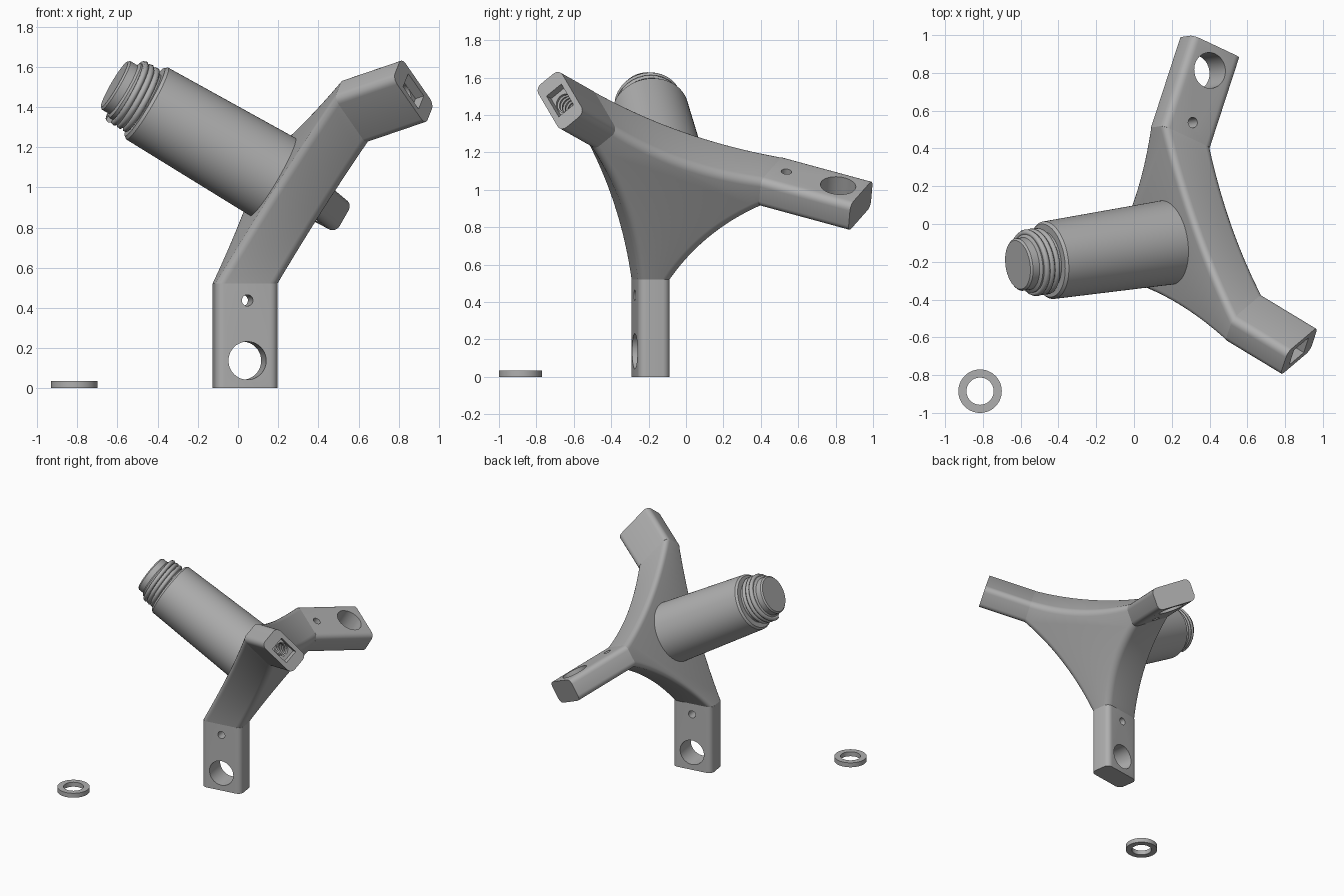
import bpy, bmesh
from math import sin, cos, pi, radians
from mathutils import Vector, Matrix

cube = bpy.data.objects.get("Cube")
if cube:
    bpy.data.objects.remove(cube, do_unlink=True)

steel = bpy.data.materials.new("plain grey metal")
steel.use_nodes = True
steel.diffuse_color = (0.43, 0.43, 0.43, 1)
steel.node_tree.nodes["Principled BSDF"].inputs["Base Color"].default_value = steel.diffuse_color

# Hub frame: X along the first arm, Y along the second, Z along the shaft
AXIS = Vector((0.856, 0.128, -0.5)).normalized()
DOWN = Vector((0, 0, -1))
X = (DOWN - AXIS * DOWN.dot(AXIS)).normalized()
Y = AXIS.cross(X)
ORIGIN = Vector((0.334, -0.145, 1.045))


def frame(x, y, z, origin):
    m = Matrix((x, y, z)).transposed().to_4x4()
    m.translation = origin
    return m


HUB = frame(X, Y, AXIS, ORIGIN)
SHAFT = HUB @ Matrix.Translation((0.07, 0.07, 0))
DEPTH, WIDTH, ROUND = 0.157, 0.085, 0.04   # arm section half sizes, corner radius
BEND = radians(30)
HALF = DEPTH * cos(BEND)                   # half thickness of the hub
ARMS = [(0, 0.606, 0.52), (90, 0.606, 0.52), (225, 0.545, 0.355)]  # angle, reach, length


def finish(name, bm, matrix):
    bmesh.ops.recalc_face_normals(bm, faces=bm.faces)
    mesh = bpy.data.meshes.new(name)
    bm.to_mesh(mesh)
    bm.free()
    mesh.materials.append(steel)
    ob = bpy.data.objects.new(name, mesh)
    ob.matrix_world = matrix
    bpy.context.collection.objects.link(ob)
    return ob


def activate(ob):
    bpy.ops.object.select_all(action='DESELECT')
    ob.select_set(True)
    bpy.context.view_layer.objects.active = ob


def smooth(ob):
    activate(ob)
    bpy.ops.object.shade_smooth_by_angle(angle=radians(30))


def lathe(name, profile, matrix, steps=64):
    bm = bmesh.new()
    verts = [bm.verts.new((r, 0, z)) for r, z in profile]
    edges = [bm.edges.new(p) for p in zip(verts, verts[1:])]
    bmesh.ops.spin(bm, geom=verts + edges, cent=(0, 0, 0), axis=(0, 0, 1),
                   angle=2 * pi, steps=steps)
    bmesh.ops.remove_doubles(bm, verts=bm.verts, dist=0.0005)
    ob = finish(name, bm, matrix)
    smooth(ob)
    return ob


def helix(name, radius, start, end, turns, thick, matrix):
    curve = bpy.data.curves.new(name, 'CURVE')
    curve.dimensions = '3D'
    curve.bevel_depth = thick
    curve.bevel_resolution = 1
    curve.use_fill_caps = True
    count = turns * 32
    line = curve.splines.new('POLY')
    line.points.add(count)
    for i, p in enumerate(line.points):
        a = 2 * pi * i / 32
        p.co = (radius * cos(a), radius * sin(a), start + (end - start) * i / count, 1)
    curve.materials.append(steel)
    ob = bpy.data.objects.new(name, curve)
    ob.matrix_world = matrix
    bpy.context.collection.objects.link(ob)


def cut(ob, shape, matrix):
    cutter = finish("cutter", shape, matrix)
    cutter.hide_render = True
    mod = ob.modifiers.new("hole", 'BOOLEAN')
    mod.operation = 'DIFFERENCE'
    mod.solver = 'EXACT'
    mod.object = cutter
    bpy.context.view_layer.update()
    activate(ob)
    bpy.ops.object.modifier_apply(modifier=mod.name)
    bpy.data.objects.remove(cutter, do_unlink=True)


def drill(radius, depth):
    bm = bmesh.new()
    bmesh.ops.create_cone(bm, cap_ends=True, segments=40, radius1=radius,
                          radius2=radius, depth=depth)
    return bm


# Hub plate: concave sides between three slanted arm ends
def outline(side):
    points, ends = [], []
    corners = []
    for angle, reach, _ in ARMS:
        rot = Matrix.Rotation(radians(angle), 3, 'Z')
        r = reach - side * DEPTH * sin(BEND)
        corners.append([rot @ Vector((r, s * WIDTH, side * HALF)) for s in (-1, 1)])
    for i, (low, high) in enumerate(corners):
        nxt = corners[(i + 1) % 3][0]
        chord = nxt - high
        inward = Vector((-chord.y, chord.x, 0)).normalized()
        ends.append(len(points))
        points.append(low)
        for k in range(20):
            t = k / 20
            points.append(high + chord * t + inward * 0.2 * t * (1 - t))
    return points, ends


bm = bmesh.new()
top_points, ends = outline(1)
top = [bm.verts.new(p) for p in top_points]
bottom = [bm.verts.new(p) for p in outline(-1)[0]]
bm.faces.new(top)
bm.faces.new(bottom[::-1])
n = len(top)
for i in range(n):
    j = (i + 1) % n
    bm.faces.new((top[i], bottom[i], bottom[j], top[j]))
rim = [bm.edges.get((ring[i], ring[(i + 1) % n]))
       for ring in (top, bottom) for i in range(n) if i not in ends]
bmesh.ops.recalc_face_normals(bm, faces=bm.faces)
bmesh.ops.bevel(bm, geom=rim, offset=ROUND, segments=5, profile=0.5, affect='EDGES')
smooth(finish("hub_plate", bm, HUB))

# Arms: rounded bars leaning forward from the hub ends
names = ["lower_arm", "rear_arm", "socket_arm"]
for name, (angle, reach, length) in zip(names, ARMS):
    u = X * cos(radians(angle)) + Y * sin(radians(angle))
    along = AXIS * sin(BEND) + u * cos(BEND)
    across = AXIS * cos(BEND) - u * sin(BEND)
    place = frame(across, along.cross(across), along, ORIGIN + u * reach)
    bm = bmesh.new()
    section = []
    for q, (sx, sy) in enumerate([(1, 1), (-1, 1), (-1, -1), (1, -1)]):
        for k in range(6):
            a = pi / 2 * (q + k / 5)
            section.append(bm.verts.new((sx * (DEPTH - ROUND) + ROUND * cos(a),
                                         sy * (WIDTH - ROUND) + ROUND * sin(a), 0)))
    base = bm.faces.new(section)
    grown = bmesh.ops.extrude_face_region(bm, geom=[base], use_keep_orig=True)["geom"]
    bmesh.ops.translate(bm, vec=(0, 0, length),
                        verts=[g for g in grown if isinstance(g, bmesh.types.BMVert)])
    arm = finish(name, bm, place)
    if name == "socket_arm":
        # Square mouth with a threaded bore behind it
        mouth = bmesh.new()
        bmesh.ops.create_cube(mouth, size=1)
        bmesh.ops.scale(mouth, vec=(0.15, 0.105, 0.1), verts=mouth.verts)
        cut(arm, mouth, place @ Matrix.Translation((0, 0, length)))
        cut(arm, drill(0.051, 0.3), place @ Matrix.Translation((0, 0, length - 0.1)))
        helix("socket_thread", 0.05, length - 0.24, length - 0.06, 6, 0.008, place)
    else:
        # Bolt hole and pin hole straight through
        turn = Matrix.Rotation(pi / 2, 4, 'X')
        for radius, back in ((0.095, 0.137), (0.028, 0.437)):
            cut(arm, drill(radius, 0.6),
                place @ Matrix.Translation((0, 0, length - back)) @ turn)
    smooth(arm)

# Tapered shaft with a threaded neck and plain tip
lathe("shaft", [(0, -1.056), (0.13, -1.056), (0.14, -1.046), (0.14, -1.005),
                (0.157, -0.995), (0.157, -0.88), (0.195, -0.88), (0.207, -0.865),
                (0.225, -0.1), (0, -0.1)], SHAFT)
helix("shaft_thread", 0.163, -0.99, -0.895, 3, 0.017, SHAFT)

# Loose washer on the floor
lathe("washer", [(0.072, 0), (0.115, 0), (0.115, 0.035), (0.072, 0.035), (0.072, 0)],
      Matrix.Translation((-0.815, -0.885, 0)))
